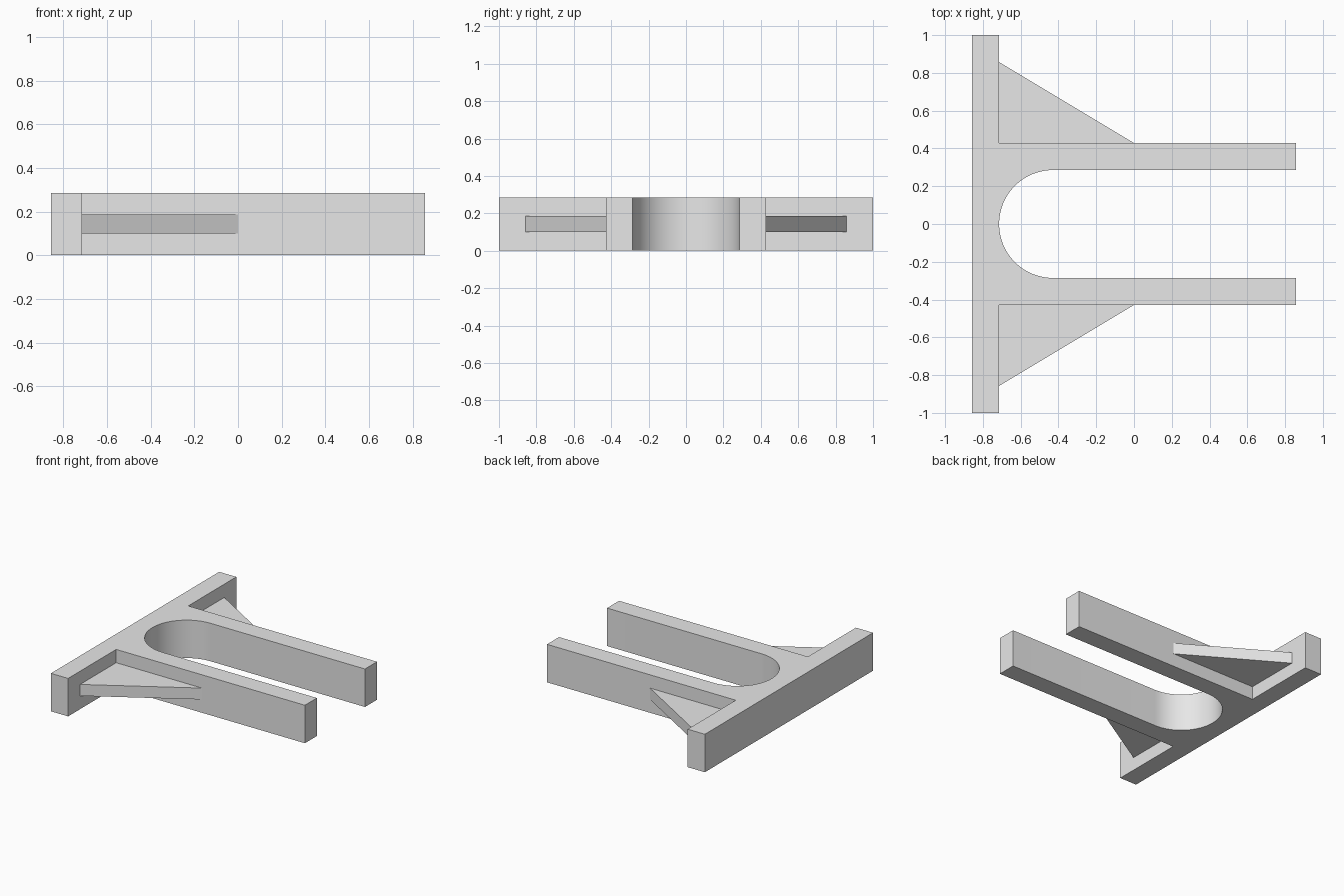
import bpy
import bmesh
from math import sin, cos, pi, radians

if "Cube" in bpy.data.objects:
    bpy.data.objects.remove(bpy.data.objects["Cube"], do_unlink=True)

HEIGHT = 2 / 7
BACK, PLATE, TIP = -6 / 7, -5 / 7, 6 / 7      # x of plate back, plate front, arm ends
INNER, OUTER = 2 / 7, 3 / 7                   # y of the arm sides
ARC_STEPS = 32

grey = bpy.data.materials.new("light grey")
grey.use_nodes = True
grey.diffuse_color = (0.8, 0.8, 0.8, 1)
grey.node_tree.nodes["Principled BSDF"].inputs["Base Color"].default_value = (0.8, 0.8, 0.8, 1)


def extrude_profile(name, points, bottom, top):
    """Extrude a flat outline in xy between two heights."""
    bm = bmesh.new()
    face = bm.faces.new([bm.verts.new((x, y, bottom)) for x, y in points])
    result = bmesh.ops.extrude_face_region(bm, geom=[face])
    verts = [v for v in result["geom"] if isinstance(v, bmesh.types.BMVert)]
    bmesh.ops.translate(bm, verts=verts, vec=(0, 0, top - bottom))
    bmesh.ops.recalc_face_normals(bm, faces=bm.faces)
    mesh = bpy.data.meshes.new(name)
    bm.to_mesh(mesh)
    bm.free()
    mesh.materials.append(grey)
    obj = bpy.data.objects.new(name, mesh)
    bpy.context.collection.objects.link(obj)
    return obj


# Back plate and two arms in one outline, with a round-ended slot between the arms
half = [(BACK, 1), (PLATE, 1), (PLATE, OUTER), (TIP, OUTER), (TIP, INNER)]
arc = [(PLATE + INNER - INNER * sin(pi * i / ARC_STEPS),
        INNER * cos(pi * i / ARC_STEPS)) for i in range(ARC_STEPS + 1)]
outline = half + arc + [(x, -y) for x, y in reversed(half)]
fork = extrude_profile("fork_body", outline, 0, HEIGHT)

# Smooth slot end, sharp edges elsewhere
bpy.ops.object.select_all(action='DESELECT')
fork.select_set(True)
bpy.context.view_layer.objects.active = fork
bpy.ops.object.shade_smooth_by_angle(angle=radians(30))

# Thin triangular gussets at mid height, bracing the plate against each arm
for side, name in ((1, "back_gusset"), (-1, "front_gusset")):
    triangle = [(PLATE, side * OUTER), (0, side * OUTER), (PLATE, side * 2 * OUTER)]
    extrude_profile(name, triangle, HEIGHT * 0.35, HEIGHT * 0.65)
